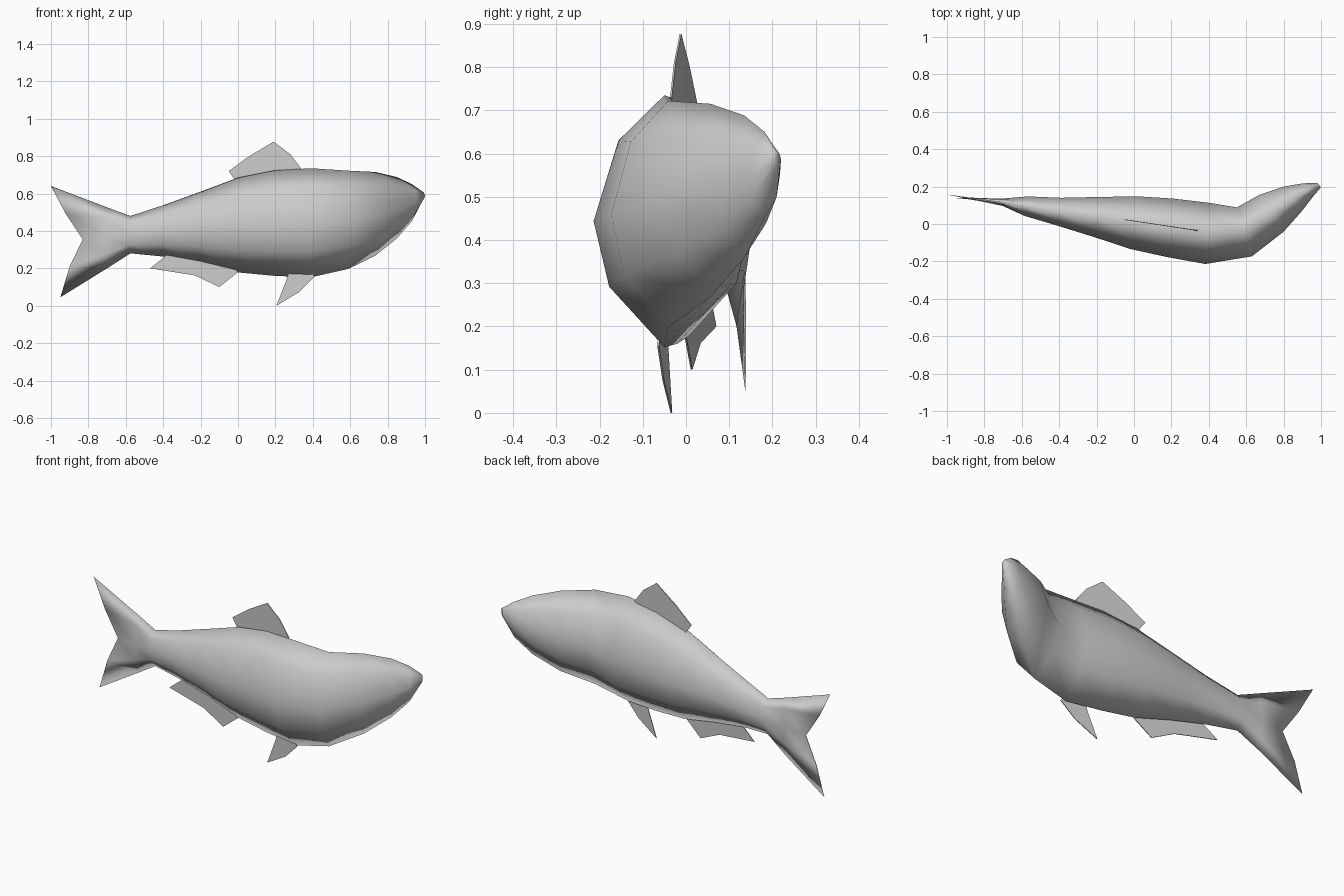
import bpy, bmesh, math
from mathutils import Vector

cube = bpy.data.objects.get("Cube")
if cube:
    bpy.data.objects.remove(cube, do_unlink=True)

grey = bpy.data.materials.new("pale grey")
grey.use_nodes = True
colour = (0.6, 0.6, 0.6, 1)
grey.diffuse_color = colour
grey.node_tree.nodes["Principled BSDF"].inputs["Base Color"].default_value = colour


def finish(name, bm, smooth):
    bmesh.ops.recalc_face_normals(bm, faces=bm.faces)
    for face in bm.faces:
        face.smooth = smooth
    mesh = bpy.data.meshes.new(name)
    bm.to_mesh(mesh)
    bm.free()
    mesh.materials.append(grey)
    obj = bpy.data.objects.new(name, mesh)
    bpy.context.collection.objects.link(obj)
    return obj


# Cross-section: (sideways, upwards) factors for one flank, then mirrored
flank = [(0, 1), (.65, .64), (1, 0), (.78, -.52), (0, -1)]
section = flank + [(-s, u) for s, u in flank[3:0:-1]]


def body_ring(x, y, top, bottom, half_width, yaw):
    angle = math.radians(yaw)
    side = Vector((math.sin(angle), -math.cos(angle), 0))
    centre = Vector((x, y, (top + bottom) / 2))
    up = Vector((0, 0, (top - bottom) / 2))
    return [centre + side * half_width * s + up * u for s, u in section]


# Body stations, tail root to snout: x, y, top, bottom, half width, yaw
stations = [
    (-.7, .117, .526, .2, .02, -9),
    (-.575, .095, .48, .28, .053, -9),
    (-.4, .066, .537, .263, .075, -9),
    (-.2, .038, .61, .225, .108, -9),
    (0, .007, .685, .178, .142, -8),
    (.19, -.02, .723, .16, .157, -6),
    (.39, -.05, .735, .152, .164, -3),
    (.59, -.042, .722, .197, .137, 17),
    (.735, .057, .715, .268, .118, 33),
    (.85, .135, .688, .36, .081, 37),
    (.93, .182, .65, .452, .045, 38),
    (.99, .208, .608, .568, .015, 38),
]

# Forked tail tip, thin from flank to flank
fork = [(-1, .16, .64), (-.92, .143, .49), (-.83, .13, .355),
        (-.9, .137, .21), (-.95, .14, .045)]
thin = Vector((0, .002, 0))
tail_ring = [Vector(p) - thin for p in fork] + [Vector(p) + thin for p in fork[3:0:-1]]

# Body and tail lofted as one skin
bm = bmesh.new()
loops = [[bm.verts.new(p) for p in ring]
         for ring in [tail_ring] + [body_ring(*s) for s in stations]]
count = len(section)
for a, b in zip(loops, loops[1:]):
    for i in range(count):
        j = (i + 1) % count
        bm.faces.new((a[i], a[j], b[j], b[i]))
bm.faces.new(loops[-1])
first = loops[0]
for i in range(4):
    quad = [first[i], first[i + 1], first[(7 - i) % count], first[(8 - i) % count]]
    bm.faces.new(list(dict.fromkeys(quad)))
finish("body_and_tail", bm, True)


# Thin fins standing in the slanted spine plane
def fin(name, offset, outline):
    bm = bmesh.new()
    sides = [[bm.verts.new((x, offset - .15 * x + t, z)) for x, z in outline]
             for t in (-.002, .002)]
    for side in sides:
        bm.faces.new(side)
    n = len(outline)
    for i in range(n):
        j = (i + 1) % n
        bm.faces.new((sides[0][i], sides[0][j], sides[1][j], sides[1][i]))
    finish(name, bm, False)


fin("dorsal_fin", .016, [(-.05, .72), (.06, .8), (.19, .877), (.28, .81),
                         (.34, .73), (.3, .68), (0, .65)])
fin("anal_fin", -.002, [(-.47, .2), (-.23, .162), (-.1, .1), (0, .18),
                        (-.05, .23), (-.37, .28)])
fin("pelvic_fin", -.003, [(.205, 0), (.33, .075), (.41, .155),
                          (.38, .2), (.28, .2), (.26, .14)])
